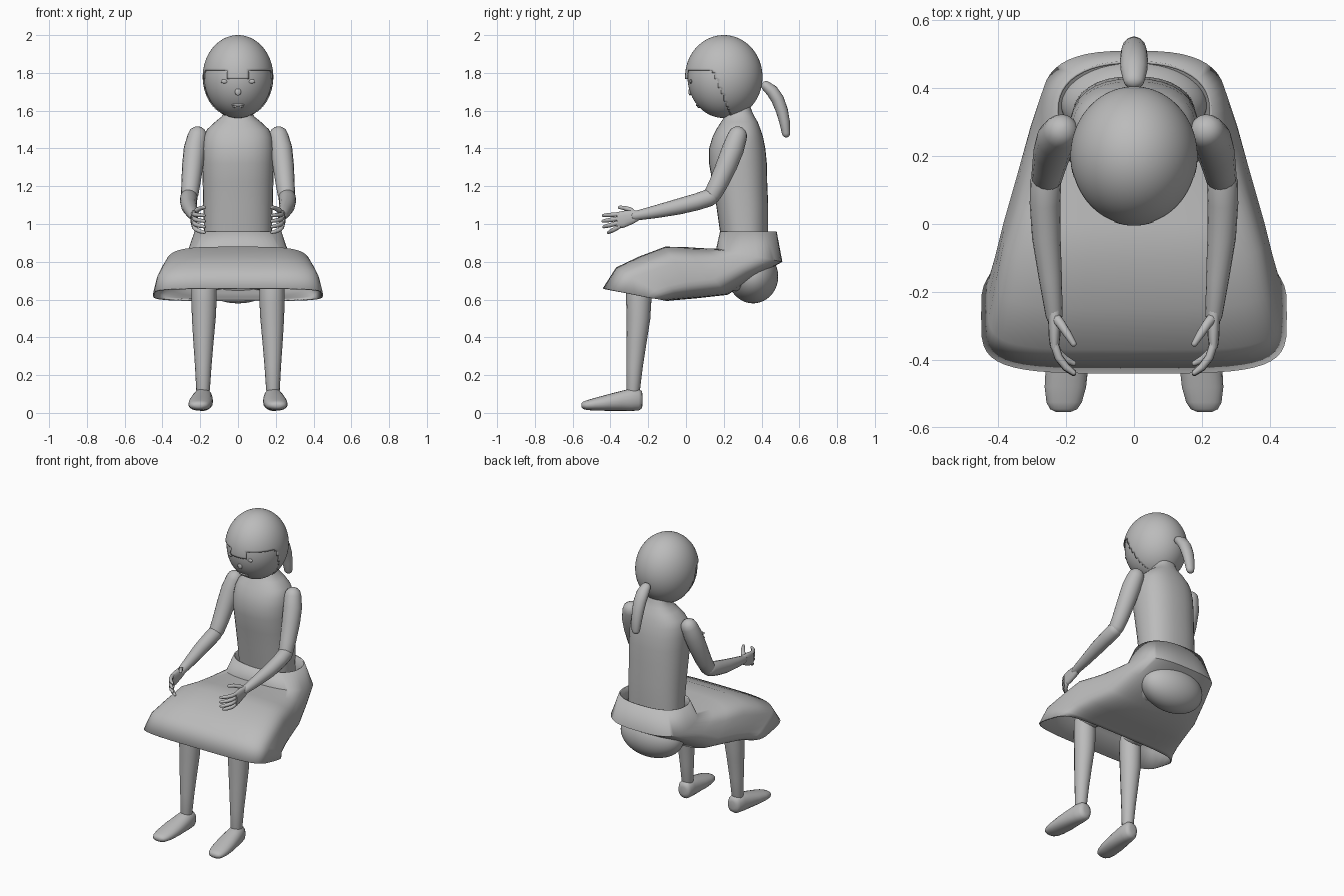
import bpy, bmesh
from math import sin, cos, pi, radians, sqrt
from mathutils import Vector

cube = bpy.data.objects.get("Cube")
if cube:
    bpy.data.objects.remove(cube, do_unlink=True)

GREY = (0.5, 0.5, 0.5, 1)
mat = bpy.data.materials.new("plain_grey")
mat.use_nodes = True
mat.diffuse_color = GREY
mat.node_tree.nodes["Principled BSDF"].inputs["Base Color"].default_value = GREY


def finish(name, bm, angle=50):
    bmesh.ops.recalc_face_normals(bm, faces=bm.faces)
    me = bpy.data.meshes.new(name)
    bm.to_mesh(me)
    bm.free()
    ob = bpy.data.objects.new(name, me)
    bpy.context.collection.objects.link(ob)
    me.materials.append(mat)
    bpy.ops.object.select_all(action='DESELECT')
    ob.select_set(True)
    bpy.context.view_layer.objects.active = ob
    bpy.ops.object.shade_smooth_by_angle(angle=radians(angle))
    return ob


def ring(center, u, v, power=1, n=24):
    """Superellipse around center; power below 1 makes it squarer."""
    def soft(a):
        return (1 if a > 0 else -1) * abs(a) ** power
    c, u, v = Vector(center), Vector(u), Vector(v)
    turns = [2 * pi * i / n for i in range(n)]
    return [c + u * soft(cos(t)) + v * soft(sin(t)) for t in turns]


def loft(name, rings, caps=True, angle=50):
    bm = bmesh.new()
    rows = [[bm.verts.new(p) for p in r] for r in rings]
    n = len(rows[0])
    for a, b in zip(rows, rows[1:]):
        for i in range(n):
            j = (i + 1) % n
            bm.faces.new((a[i], a[j], b[j], b[i]))
    if caps:
        bm.faces.new(rows[0])
        bm.faces.new(rows[-1])
    return finish(name, bm, angle)


def tube(name, pts, radii, flat=1, n=16):
    """Round-ended limb along a path; flat widens it sideways."""
    pts = [Vector(p) for p in pts]
    dirs = [(pts[min(i + 1, len(pts) - 1)] - pts[max(i - 1, 0)]).normalized()
            for i in range(len(pts))]
    steps = [(p, d, r) for p, d, r in zip(pts, dirs, radii)]
    dome = [radians(a) for a in (30, 55, 75, 88)]
    start = [(pts[0] - dirs[0] * radii[0] * sin(a), dirs[0], radii[0] * cos(a))
             for a in reversed(dome)]
    end = [(pts[-1] + dirs[-1] * radii[-1] * sin(a), dirs[-1], radii[-1] * cos(a))
           for a in dome]
    rings = []
    for p, d, r in start + steps + end:
        u = (Vector((1, 0, 0)) - d * d.x).normalized()
        rings.append(ring(p, u * r * flat, d.cross(u) * r, 1, n))
    return loft(name, rings)


def ellipsoid(name, center, size, keep=None, seg=48):
    bm = bmesh.new()
    bmesh.ops.create_uvsphere(bm, u_segments=seg, v_segments=seg * 3 // 4, radius=1)
    for v in bm.verts:
        v.co = Vector([c + a * s for c, a, s in zip(center, v.co, size)])
    if keep:
        drop = [f for f in bm.faces if not keep(f.calc_center_median())]
        bmesh.ops.delete(bm, geom=drop, context='FACES')
    return finish(name, bm)


# Head, hair cap and ponytail
HEAD, FACE = (0, 0.2, 1.778), (0.18, 0.192, 0.217)
ellipsoid("head", HEAD, FACE)


def is_hair(p):
    if p.y < 0.06:
        return p.z > (1.765 if abs(p.x) < 0.06 else 1.81)
    if p.y < 0.14:
        return p.z > 1.815
    return p.z > 1.81 - 2.4 * (p.y - 0.14)


hair = ellipsoid("hair_cap", HEAD, (0.187, 0.205, 0.222), is_hair, 80)
thick = hair.modifiers.new("thickness", 'SOLIDIFY')
thick.thickness = 0.006
tube("ponytail",
     [(0, 0.425, 1.73), (0, 0.455, 1.705), (0, 0.485, 1.66),
      (0, 0.508, 1.6), (0, 0.522, 1.54), (0, 0.53, 1.48)],
     [0.027, 0.033, 0.034, 0.032, 0.028, 0.022], 1.2)


def face_y(x, z):
    q = 1 - (x / FACE[0]) ** 2 - ((z - HEAD[2]) / FACE[2]) ** 2
    return HEAD[1] - FACE[1] * sqrt(q)


# Facial features
for side, s in (("left", 1), ("right", -1)):
    ellipsoid(side + "_eye", (s * 0.072, face_y(0.072, 1.755), 1.755),
              (0.019, 0.007, 0.011), seg=16)
ellipsoid("nose", (0, face_y(0, 1.7), 1.7), (0.016, 0.008, 0.02), seg=16)
for name, z, w in (("upper_lip", 1.63, 0.036), ("lower_lip", 1.621, 0.03)):
    ellipsoid(name, (0, face_y(0, z) + 0.002, z), (w, 0.01, 0.007), seg=16)

# Torso with neck: height, front, back, half width
body = [(0.78, 0.21, 0.43, 0.18), (0.96, 0.18, 0.435, 0.18),
        (1.1, 0.16, 0.435, 0.184), (1.22, 0.14, 0.43, 0.187),
        (1.32, 0.122, 0.428, 0.19), (1.4, 0.122, 0.42, 0.19),
        (1.46, 0.14, 0.408, 0.182), (1.5, 0.16, 0.395, 0.165),
        (1.54, 0.185, 0.38, 0.122), (1.57, 0.205, 0.362, 0.085),
        (1.6, 0.215, 0.348, 0.07), (1.66, 0.22, 0.33, 0.066)]
loft("torso", [ring((0, (f + b) / 2, z), (w, 0, 0), (0, (b - f) / 2, 0), 0.85, 32)
               for z, f, b, w in body])
ellipsoid("hips", (0, 0.355, 0.722), (0.215, 0.133, 0.142))

# Skirt draped forward: upper point, lower point, half width, squareness
drape = [((0.18, 0.96), (0.48, 0.96), 0.23, 0.85),
         ((0.16, 0.87), (0.51, 0.8), 0.272, 0.7),
         ((0.08, 0.872), (0.37, 0.72), 0.31, 0.6),
         ((0, 0.878), (0.22, 0.625), 0.345, 0.55),
         ((-0.11, 0.88), (0.06, 0.607), 0.385, 0.5),
         ((-0.25, 0.827), (-0.02, 0.6), 0.41, 0.5),
         ((-0.37, 0.77), (-0.08, 0.595), 0.43, 0.45),
         ((-0.44, 0.66), (-0.1, 0.592), 0.45, 0.48)]
rings = []
for a, b, w, p in drape:
    top, low = Vector((0, *a)), Vector((0, *b))
    rings.append(ring((top + low) / 2, (top - low) / 2, (w, 0, 0), p, 48))
skirt = loft("skirt", rings, caps=False, angle=60)
thick = skirt.modifiers.new("thickness", 'SOLIDIFY')
thick.thickness = 0.008

for side, s in (("left", 1), ("right", -1)):
    def path(*pts):
        return [(s * x, y, z) for x, y, z in pts]

    # Arm
    tube(side + "_upper_arm",
         path((0.215, 0.272, 1.465), (0.229, 0.25, 1.4), (0.24, 0.215, 1.31),
              (0.25, 0.17, 1.21), (0.256, 0.14, 1.155)),
         [0.052, 0.058, 0.056, 0.05, 0.046])
    tube(side + "_forearm",
         path((0.26, 0.125, 1.14), (0.262, 0.06, 1.118), (0.258, -0.04, 1.092),
              (0.246, -0.16, 1.065), (0.235, -0.27, 1.043)),
         [0.046, 0.045, 0.042, 0.034, 0.025])

    # Hand: palm faces inward, fingers stacked and curling in
    palm = [(-0.25, 1.045, 0.02, 0.026), (-0.28, 1.037, 0.019, 0.036),
            (-0.33, 1.025, 0.017, 0.045), (-0.365, 1.02, 0.013, 0.043)]
    loft(side + "_palm", [ring((s * 0.234, y, z), (w, 0, 0), (0, 0, h), 0.8, 16)
                          for y, z, w, h in palm])
    for i, reach in enumerate((0.083, 0.085, 0.08, 0.055)):
        z, fall = 1.052 - 0.022 * i, 0.007 + 0.008 * i
        tube(f"{side}_finger_{i + 1}",
             path((0.234, -0.355, z), (0.222, -0.355 - reach * 0.45, z - fall / 2),
                  (0.2, -0.355 - reach * 0.8, z - fall * 0.8),
                  (0.178, -0.355 - reach, z - fall)),
             [0.012, 0.012, 0.011, 0.008], n=10)
    tube(side + "_thumb",
         path((0.232, -0.275, 1.055), (0.215, -0.295, 1.075),
              (0.195, -0.325, 1.085), (0.178, -0.352, 1.088)),
         [0.016, 0.014, 0.012, 0.009], n=10)

    # Leg
    tube(side + "_thigh",
         path((0.11, 0.28, 0.735), (0.15, 0, 0.725), (0.18, -0.23, 0.7)),
         [0.09, 0.08, 0.066])
    tube(side + "_shin",
         path((0.18, -0.25, 0.69), (0.18, -0.25, 0.6), (0.181, -0.252, 0.5),
              (0.183, -0.262, 0.38), (0.184, -0.272, 0.25), (0.185, -0.28, 0.12)),
         [0.066, 0.067, 0.063, 0.054, 0.044, 0.036])

    # Foot: depth, middle height, half width, half height
    foot = [(-0.229, 0.07, 0.02, 0.025), (-0.234, 0.07, 0.037, 0.046),
            (-0.25, 0.07, 0.046, 0.057), (-0.29, 0.07, 0.052, 0.06),
            (-0.34, 0.064, 0.058, 0.053), (-0.41, 0.055, 0.063, 0.044),
            (-0.48, 0.046, 0.061, 0.034), (-0.525, 0.041, 0.052, 0.026),
            (-0.545, 0.04, 0.04, 0.019), (-0.554, 0.04, 0.02, 0.009)]
    loft(side + "_foot",
         [ring((s * (0.182 - 0.08 * (y + 0.23)), y, z), (w, 0, 0), (0, 0, h), 0.9, 20)
          for y, z, w, h in foot])
